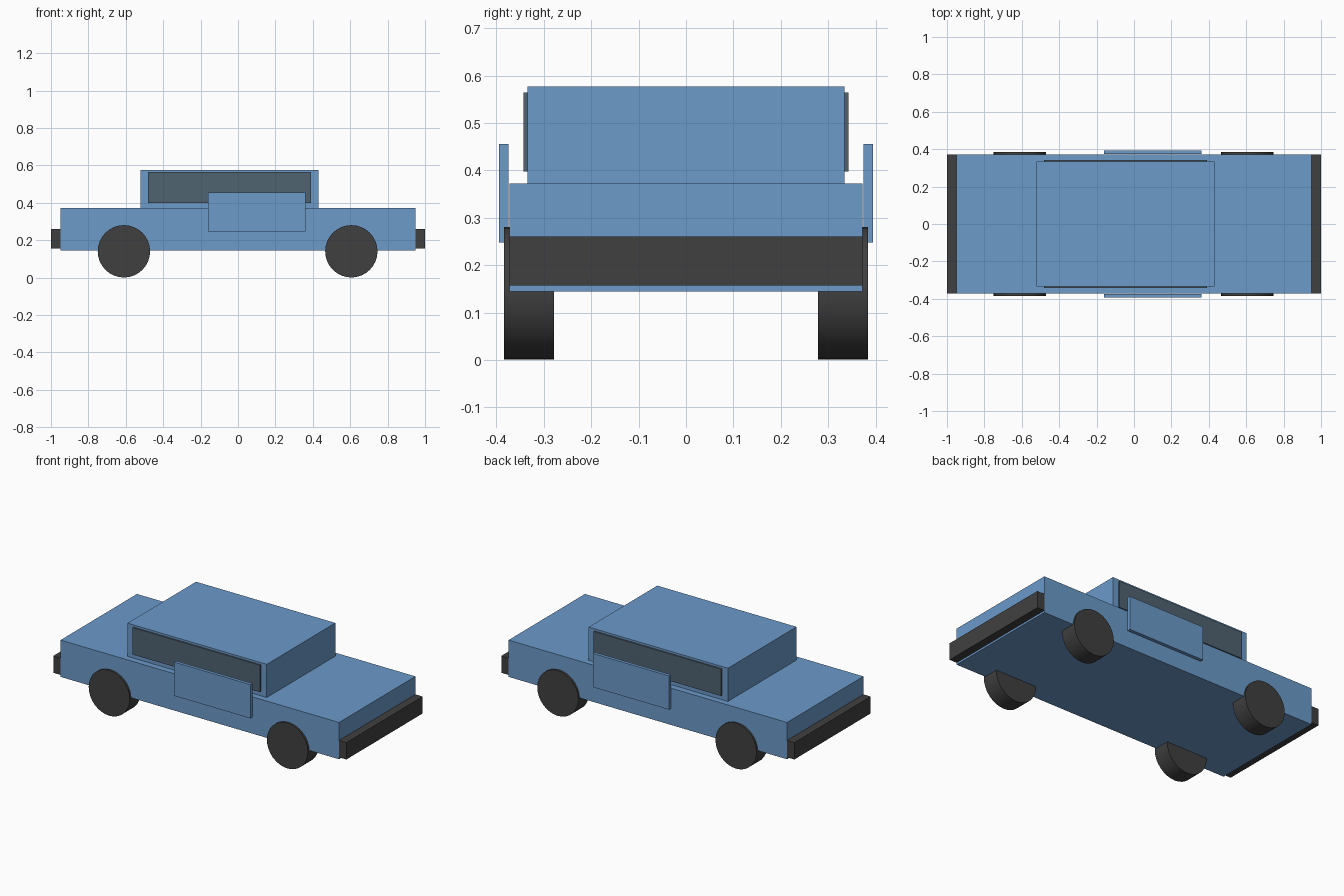
import bpy
import math

if "Cube" in bpy.data.objects:
    bpy.data.objects.remove(bpy.data.objects["Cube"])


def material(name, rgb):
    m = bpy.data.materials.new(name)
    m.diffuse_color = (*rgb, 1)
    m.use_nodes = True
    m.node_tree.nodes["Principled BSDF"].inputs["Base Color"].default_value = m.diffuse_color
    return m


BLUE = material("blue paint", (0.15, 0.325, 0.59))
GLASS = material("dark glass", (0.08, 0.125, 0.165))
BLACK = material("black rubber", (0.051, 0.051, 0.051))


def box(name, mat, x, y, z):
    """Box spanning the given (min, max) ranges."""
    spans = (x, y, z)
    bpy.ops.mesh.primitive_cube_add(size=1, location=[(a + b) / 2 for a, b in spans])
    o = bpy.context.object
    o.name = name
    o.scale = [b - a for a, b in spans]
    bpy.ops.object.transform_apply(location=False, rotation=False, scale=True)
    o.data.materials.append(mat)
    return o


# Body and cabin
box("body", BLUE, (-0.95, 0.95), (-0.372, 0.372), (0.145, 0.372))
box("cabin", BLUE, (-0.52, 0.43), (-0.334, 0.334), (0.372, 0.577))

# Bumpers
box("rear_bumper", BLACK, (-1.0, -0.95), (-0.372, 0.372), (0.157, 0.261))
box("front_bumper", BLACK, (0.95, 1.0), (-0.372, 0.372), (0.157, 0.261))

for side, s in (("right", -1), ("left", 1)):
    # Side window and raised door panel
    box(side + "_window", GLASS, (-0.48, 0.39),
        sorted((s * 0.325, s * 0.343)), (0.398, 0.564))
    box(side + "_door", BLUE, (-0.16, 0.36),
        sorted((s * 0.374, s * 0.394)), (0.248, 0.456))
    # Wheels
    for end, x in (("rear", -0.61), ("front", 0.606)):
        bpy.ops.mesh.primitive_cylinder_add(
            vertices=32, radius=0.14, depth=0.106,
            location=(x, s * 0.331, 0.141), rotation=(math.pi / 2, 0, 0))
        o = bpy.context.object
        o.name = f"{end}_{side}_wheel"
        o.data.materials.append(BLACK)
        bpy.ops.object.shade_smooth_by_angle()
